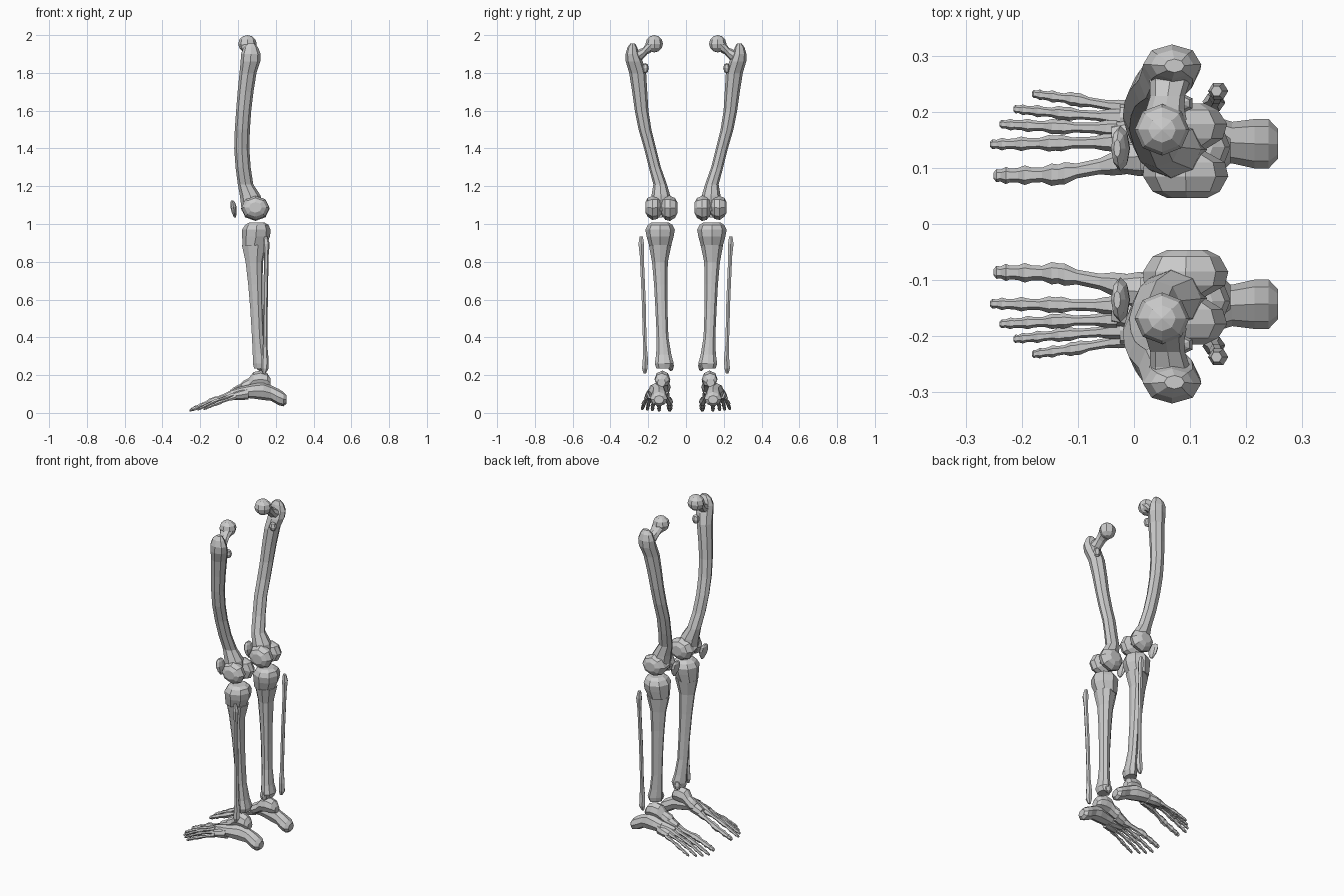
import bpy, bmesh, math
from mathutils import Vector, Matrix

# Cross-sections (unit outlines): plain round bone and shin bone with a front crest
def ring(n):
    return [(math.cos(2 * math.pi * i / n), math.sin(2 * math.pi * i / n)) for i in range(n)]

ROUND = ring(8)
THIN = ring(6)
SHIN = [(-1, -.12), (-.45, -.75), (.3, -1), (.85, -.65), (1, 0), (.85, .65), (.3, 1), (-.5, .62), (-1, .12)]


def loft(bm, axis, stations, outline=ROUND):
    """Skin rings square to one axis; station = (x, y, z, half size a, half size b)."""
    u, v = {'x': (1, 2), 'y': (0, 2), 'z': (0, 1)}[axis]
    rings = []
    for x, y, z, a, b in stations:
        row = []
        for p, q in outline:
            co = Vector((x, y, z))
            co[u] += p * a
            co[v] += q * b
            row.append(bm.verts.new(co))
        rings.append(row)
    n = len(outline)
    for r0, r1 in zip(rings, rings[1:]):
        for i in range(n):
            bm.faces.new((r0[i], r0[(i + 1) % n], r1[(i + 1) % n], r1[i]))
    bm.faces.new(rings[0])
    bm.faces.new(rings[-1])


def knob(bm, centre, size, seg=8, rows=5):
    m = Matrix.Translation(centre) @ Matrix.Diagonal((*size, 1))
    bmesh.ops.create_uvsphere(bm, u_segments=seg, v_segments=rows, radius=1, matrix=m)


def bone(name, bm):
    """Make a flat-shaded object, mirrored to the other leg across y = 0."""
    bmesh.ops.recalc_face_normals(bm, faces=bm.faces)
    me = bpy.data.meshes.new(name)
    bm.to_mesh(me)
    bm.free()
    ob = bpy.data.objects.new(name, me)
    bpy.context.collection.objects.link(ob)
    mod = ob.modifiers.new("other_leg", 'MIRROR')
    mod.use_axis = (False, True, False)
    mod.use_mirror_merge = False
    return ob


# Thigh bone: bowed shaft with outer hip knob
bm = bmesh.new()
loft(bm, 'z', [
    (.075, .133, 1.07, .055, .060), (.065, .133, 1.15, .055, .050), (.040, .137, 1.21, .041, .036),
    (.027, .165, 1.30, .040, .032), (.020, .190, 1.40, .040, .032), (.023, .217, 1.50, .040, .034),
    (.030, .235, 1.60, .040, .036), (.040, .245, 1.70, .042, .040), (.053, .256, 1.80, .045, .045),
    (.066, .274, 1.86, .052, .045), (.068, .284, 1.90, .052, .036), (.068, .284, 1.935, .038, .026),
    (.072, .282, 1.956, .018, .012)])
# neck
loft(bm, 'y', [(.066, .285, 1.872, .040, .045), (.064, .255, 1.885, .036, .036),
               (.060, .228, 1.903, .031, .030), (.056, .205, 1.930, .034, .031),
               (.052, .185, 1.948, .042, .040)])
# hip ball and inner knob
knob(bm, (.050, .168, 1.954), (.049, .046, .046), 8, 6)
knob(bm, (.085, .215, 1.825), (.022, .018, .028), 6, 4)
# knee end: two rounded lobes with a groove between
loft(bm, 'y', [
    (.095, .046, 1.085, .035, .030), (.093, .058, 1.085, .060, .052), (.092, .085, 1.083, .076, .067),
    (.090, .110, 1.085, .072, .063), (.070, .131, 1.095, .054, .045), (.088, .152, 1.087, .070, .060),
    (.092, .178, 1.085, .074, .064), (.092, .203, 1.088, .058, .050), (.092, .215, 1.088, .034, .028)])
bone("thigh_bone", bm)

# Kneecap
bm = bmesh.new()
loft(bm, 'z', [(-.016, .135, 1.035, .005, .010), (-.020, .135, 1.060, .013, .030),
               (-.024, .135, 1.090, .016, .040), (-.028, .135, 1.113, .013, .032),
               (-.030, .135, 1.125, .006, .016)])
bone("kneecap", bm)

# Shin bone
bm = bmesh.new()
loft(bm, 'z', [
    (.118, .115, .235, .033, .042), (.120, .115, .262, .041, .050), (.113, .118, .310, .035, .040),
    (.105, .124, .400, .031, .031), (.098, .130, .550, .033, .032), (.092, .134, .680, .038, .035),
    (.086, .138, .800, .046, .042), (.086, .137, .890, .066, .060)], SHIN)
loft(bm, 'z', [(.086, .137, .885, .062, .058), (.096, .137, .935, .074, .072), (.097, .137, .970, .075, .078),
               (.100, .137, .995, .062, .066), (.100, .137, 1.008, .040, .045)])
knob(bm, (.118, .080, .250), (.026, .016, .030), 6, 4)
bone("shin_bone", bm)

# Outer shin bone
bm = bmesh.new()
loft(bm, 'z', [
    (.138, .218, .208, .008, .008), (.142, .218, .235, .020, .017), (.143, .215, .285, .019, .016),
    (.143, .218, .360, .012, .011), (.146, .224, .600, .012, .012), (.150, .234, .830, .012, .012),
    (.150, .237, .895, .018, .017), (.147, .237, .935, .010, .010)], THIN)
bone("outer_shin_bone", bm)

# Heel bone
bm = bmesh.new()
loft(bm, 'x', [
    (.257, .143, .070, .026, .022), (.240, .143, .073, .044, .038), (.215, .143, .084, .044, .043),
    (.175, .145, .105, .037, .041), (.135, .152, .115, .043, .047), (.085, .162, .115, .040, .040),
    (.035, .168, .112, .036, .032)])
bone("heel_bone", bm)

# Ankle bone: dome and forward-reaching head
bm = bmesh.new()
loft(bm, 'x', [
    (.172, .130, .160, .022, .022), (.155, .128, .172, .037, .038), (.120, .125, .178, .042, .046),
    (.082, .124, .172, .040, .044), (.058, .120, .150, .032, .034), (.030, .116, .136, .036, .034),
    (.012, .115, .130, .026, .024)])
bone("ankle_bone", bm)

# Midfoot: cluster of wedge bones leading to the toes
bm = bmesh.new()
loft(bm, 'x', [(.035, .120, .128, .036, .033), (.005, .120, .118, .034, .032), (-.030, .118, .105, .026, .026)])
loft(bm, 'x', [(.035, .165, .112, .036, .032), (.005, .160, .108, .030, .028), (-.040, .155, .100, .024, .022)])
loft(bm, 'x', [(.055, .178, .102, .030, .032), (.015, .185, .095, .032, .026), (-.025, .190, .088, .025, .019)])
bone("midfoot_bones", bm)

# Toe rays: base, knuckle, tip, thickness
RAYS = [
    ((-.015, .112, .105), (-.135, .088, .062), (-.250, .086, .016), .019),
    ((-.030, .146, .108), (-.140, .144, .068), (-.257, .142, .012), .014),
    ((-.030, .170, .102), (-.135, .173, .066), (-.240, .178, .014), .013),
    ((-.025, .190, .094), (-.125, .197, .060), (-.215, .205, .016), .012),
    ((-.010, .205, .085), (-.105, .222, .052), (-.182, .232, .020), .012),
]
# (position along the ray, relative thickness): swollen at each joint
SWELL = [(0, 1.25), (.1, 1.1), (.2, .75), (.38, .7), (.47, 1.05), (.52, .95), (.57, 1.05), (.64, .68),
         (.72, .72), (.77, .92), (.82, .68), (.88, .65), (.91, .8), (.95, .55), (.98, .62), (1, .3)]
for k, (base, knuckle, tip, r) in enumerate(RAYS):
    a, b, c = Vector(base), Vector(knuckle), Vector(tip)
    bm = bmesh.new()
    loft(bm, 'x', [(*(a.lerp(b, t / .52) if t < .52 else b.lerp(c, (t - .52) / .48)), r * s, r * s)
                   for t, s in SWELL], THIN)
    bone(f"toe_ray_{k + 1}", bm)
